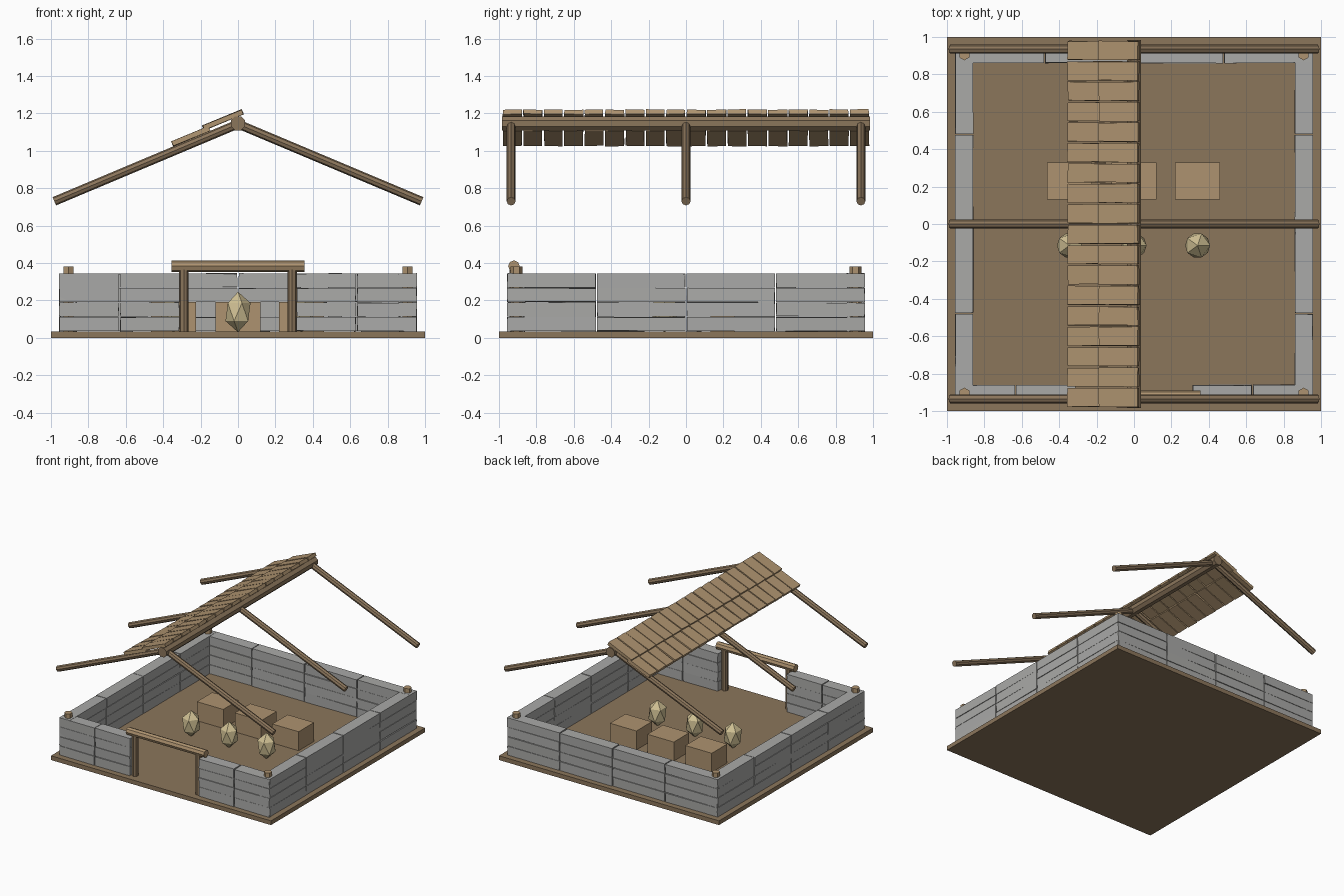
import bpy, bmesh, math, random
from mathutils import Vector, Matrix

random.seed(4)
cube = bpy.data.objects.get("Cube")
if cube:
    bpy.data.objects.remove(cube)


def material(name, color):
    m = bpy.data.materials.new(name)
    m.use_nodes = True
    m.diffuse_color = (*color, 1)
    m.node_tree.nodes["Principled BSDF"].inputs["Base Color"].default_value = (*color, 1)
    return m


BROWN = material("brown wood", (0.26, 0.18, 0.105))
TAN = material("light wood", (0.42, 0.29, 0.16))
STONE = material("grey stone", (0.40, 0.40, 0.39))
CREAM = material("cream shell", (0.62, 0.52, 0.29))


def finish(name, bm, mat):
    mesh = bpy.data.meshes.new(name)
    bm.normal_update()
    bm.to_mesh(mesh)
    bm.free()
    mesh.materials.append(mat)
    obj = bpy.data.objects.new(name, mesh)
    bpy.context.collection.objects.link(obj)
    return obj


def add_box(bm, center, size, pitch=0.0, jitter=0.0):
    """Add a box tilted about y, with slightly uneven corners."""
    place = Matrix.Translation(center) @ Matrix.Rotation(-pitch, 4, 'Y')
    verts = bmesh.ops.create_cube(bm, size=1)["verts"]
    for v in verts:
        v.co = place @ Vector(c * s + random.uniform(-jitter, jitter)
                              for c, s in zip(v.co, size))


def box(name, center, size, mat):
    bm = bmesh.new()
    add_box(bm, center, size)
    return finish(name, bm, mat)


def pole(name, a, b, radius, sides, mat, spin=0.0):
    """Straight pole from a to b."""
    a, b = Vector(a), Vector(b)
    bm = bmesh.new()
    bmesh.ops.create_cone(bm, cap_ends=True, segments=sides, radius1=radius,
                          radius2=radius, depth=(b - a).length,
                          matrix=Matrix.Rotation(spin, 4, 'Z'))
    turn = (b - a).to_track_quat('Z', 'Y').to_matrix().to_4x4()
    bm.transform(Matrix.Translation((a + b) / 2) @ turn)
    return finish(name, bm, mat)


# Ground slab
FLOOR = 0.035
box("ground_slab", (0, 0, FLOOR / 2), (2, 2, FLOOR), BROWN)

# Stone walls in four courses of uneven blocks
OUT, THICK, COURSES, HEIGHT = 0.957, 0.097, 4, 0.31
MID = OUT - THICK / 2


def wall(name, start, end, offset, along_x, blocks):
    bm = bmesh.new()
    length = (end - start) / blocks
    rise = HEIGHT / COURSES
    for row in range(COURSES):
        for i in range(blocks):
            s = start + (i + 0.5) * length
            z = FLOOR + (row + 0.5) * rise
            size = (length - 0.007, THICK - 0.002, rise - 0.003)
            if along_x:
                add_box(bm, (s, offset, z), size, jitter=0.002)
            else:
                add_box(bm, (offset, s, z), (size[1], size[0], size[2]), jitter=0.002)
    return finish(name, bm, STONE)


wall("back_wall", -OUT, OUT, MID, True, 4)
wall("left_wall", -OUT, OUT, MID, False, 4)
wall("right_wall", -OUT, OUT, -MID, False, 4)
wall("front_wall_left", 0.31, OUT, -MID, True, 2)
wall("front_wall_right", -OUT, -0.31, -MID, True, 2)

# Corner posts
for x, sx in ((0.907, "left"), (-0.907, "right")):
    for y, sy in ((-0.906, "front"), (0.906, "back")):
        pole(f"corner_post_{sy}_{sx}", (x, y, 0.005), (x, y, 0.38), 0.031, 6, TAN)

# Gate
for x, side in ((0.29, "left"), (-0.29, "right")):
    pole(f"gate_post_{side}", (x, -0.92, FLOOR), (x, -0.92, 0.37), 0.025, 8, BROWN)
pole("gate_lintel", (-0.355, -0.92, 0.383), (0.355, -0.92, 0.383), 0.031, 8, TAN)

# Roof frame
pole("ridge_beam", (0, -0.985, 1.146), (0, 0.985, 1.146), 0.041, 8, BROWN,
     math.pi / 8)
for y, place in ((-0.935, "front"), (0, "middle"), (0.935, "back")):
    for s, side in ((1, "left"), (-1, "right")):
        pole(f"rafter_{place}_{side}", (0, y, 1.143), (s * 0.982, y, 0.73),
             0.024, 8, BROWN)

# Two overlapping rows of roof boards on the right slope
BOARDS, SPAN = 18, 1.965


def board_row(name, low, high):
    bm = bmesh.new()
    dx, dz = high[0] - low[0], high[1] - low[1]
    step = SPAN / BOARDS
    for i in range(BOARDS):
        y = -SPAN / 2 + (i + 0.5) * step
        add_box(bm, ((low[0] + high[0]) / 2, y, (low[1] + high[1]) / 2),
                (math.hypot(dx, dz), step - 0.009, 0.026),
                pitch=math.atan2(dz, dx), jitter=0.0025)
    return finish(name, bm, TAN)


board_row("lower_roof_boards", (-0.35, 1.037), (-0.155, 1.118))
board_row("upper_roof_boards", (-0.185, 1.122), (0.024, 1.208))

# Crates and faceted eggs in the yard
for i, x in enumerate((-0.345, 0, 0.34)):
    box(f"crate_{i + 1}", (x, 0.23, FLOOR + 0.078), (0.24, 0.2, 0.156), TAN)
    bm = bmesh.new()
    bmesh.ops.create_icosphere(bm, subdivisions=1, radius=1)
    bm.transform(Matrix.Translation((x, -0.115, 0.138))
                 @ Matrix.Diagonal((0.075, 0.075, 0.108, 1)))
    finish(f"egg_{i + 1}", bm, CREAM)
